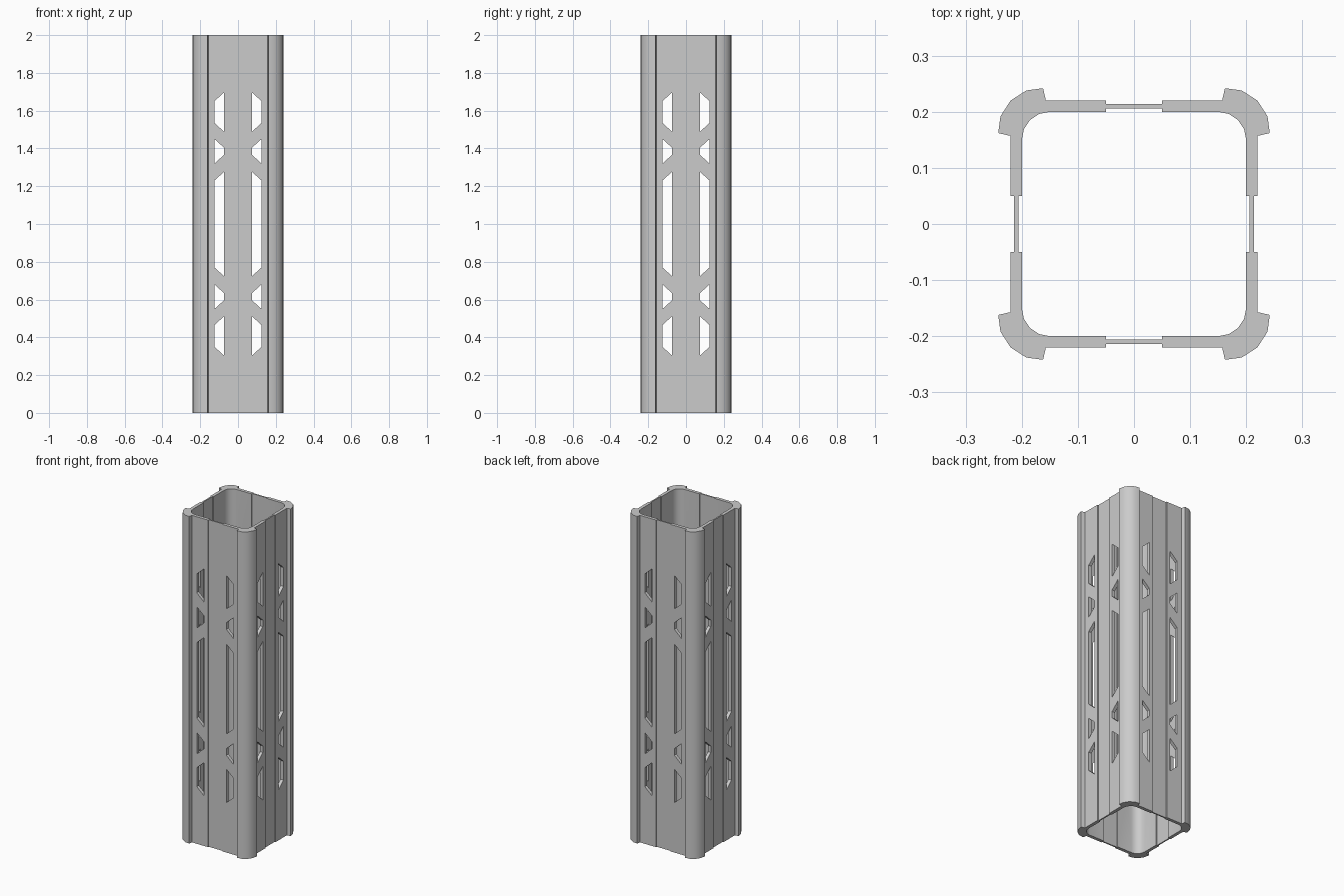
import bpy, bmesh
from math import cos, sin, radians
from mathutils import Matrix

if "Cube" in bpy.data.objects:
    bpy.data.objects.remove(bpy.data.objects["Cube"])

HEIGHT = 2.0


def new_object(name, bm):
    bmesh.ops.recalc_face_normals(bm, faces=bm.faces)
    mesh = bpy.data.meshes.new(name)
    bm.to_mesh(mesh)
    bm.free()
    obj = bpy.data.objects.new(name, mesh)
    bpy.context.collection.objects.link(obj)
    return obj


def four_turns(points):
    """Repeat a quarter outline around the centre."""
    loop = []
    for _ in range(4):
        loop += points
        points = [(-y, x) for x, y in points]
    return loop


def ring(bm, loop, z):
    return [bm.verts.new((x, y, z)) for x, y in loop]


def walls(bm, low, high):
    n = len(low)
    for i in range(n):
        j = (i + 1) % n
        bm.faces.new((low[i], low[j], high[j], high[i]))


# Quarter outlines: thin strip, panel, raised rounded corner, panel, thin strip
outer_half = [(0.214, 0.05), (0.22, 0.05), (0.22, 0.157), (0.242, 0.162), (0.238, 0.192)]
outer = outer_half + [(0.22, 0.22)] + [(y, x) for x, y in reversed(outer_half)]
arc = [(0.15 + 0.05 * cos(radians(a * 22.5)), 0.15 + 0.05 * sin(radians(a * 22.5))) for a in range(5)]
inner = [(0.206, 0.05), (0.2, 0.05)] + arc + [(0.05, 0.2), (0.05, 0.206)]

# Square tube body
bm = bmesh.new()
out_low, out_high = (ring(bm, four_turns(outer), z) for z in (0, HEIGHT))
in_low, in_high = (ring(bm, four_turns(inner), z) for z in (0, HEIGHT))
walls(bm, out_low, out_high)
walls(bm, in_low, in_high)
# End caps: inner and outer quarters differ in count only at the corner
no, ni = len(outer), len(inner)
for o, i in ((out_low, in_low), (out_high, in_high)):
    for q in range(4):
        a, b = q * no, q * ni
        bm.faces.new((o[a:a + no]) + list(reversed(i[b:b + ni])))
        bm.faces.new((o[a + no - 1], o[(a + no) % (4 * no)], i[(b + ni) % (4 * ni)], i[b + ni - 1]))
body = new_object("column_shell", bm)

# Slot cutters: z ranges at the inner edge and at the outer edge of each slot
slots = [((1.49, 1.695), (1.535, 1.65)), ((1.365, 1.405), (1.32, 1.45)), ((0.725, 1.275), (0.77, 1.23))]
slots += [((2 - a[1], 2 - a[0]), (2 - b[1], 2 - b[0])) for a, b in slots[:2]]
bm = bmesh.new()
for turn in range(4):
    rot = Matrix.Rotation(radians(90 * turn), 4, 'Z')
    for side in (-1, 1):
        for near, far in slots:
            shape = [(0.075, near[0]), (0.125, far[0]), (0.125, far[1]), (0.075, near[1])]
            front, back = [[bm.verts.new(rot @ Matrix.Translation((side * x, y, z)).to_translation())
                            for x, z in shape] for y in (-0.235, -0.185)]
            walls(bm, front, back)
            bm.faces.new(front)
            bm.faces.new(back)
cutter = new_object("slot_cutter", bm)
cutter.hide_render = True

# Cut the slots, then tidy up
mod = body.modifiers.new("slots", 'BOOLEAN')
mod.operation = 'DIFFERENCE'
mod.solver = 'EXACT'
mod.object = cutter
bpy.context.view_layer.objects.active = body
body.select_set(True)
bpy.ops.object.modifier_apply(modifier=mod.name)
bpy.data.objects.remove(cutter)
bpy.ops.object.shade_smooth_by_angle(angle=radians(30))
